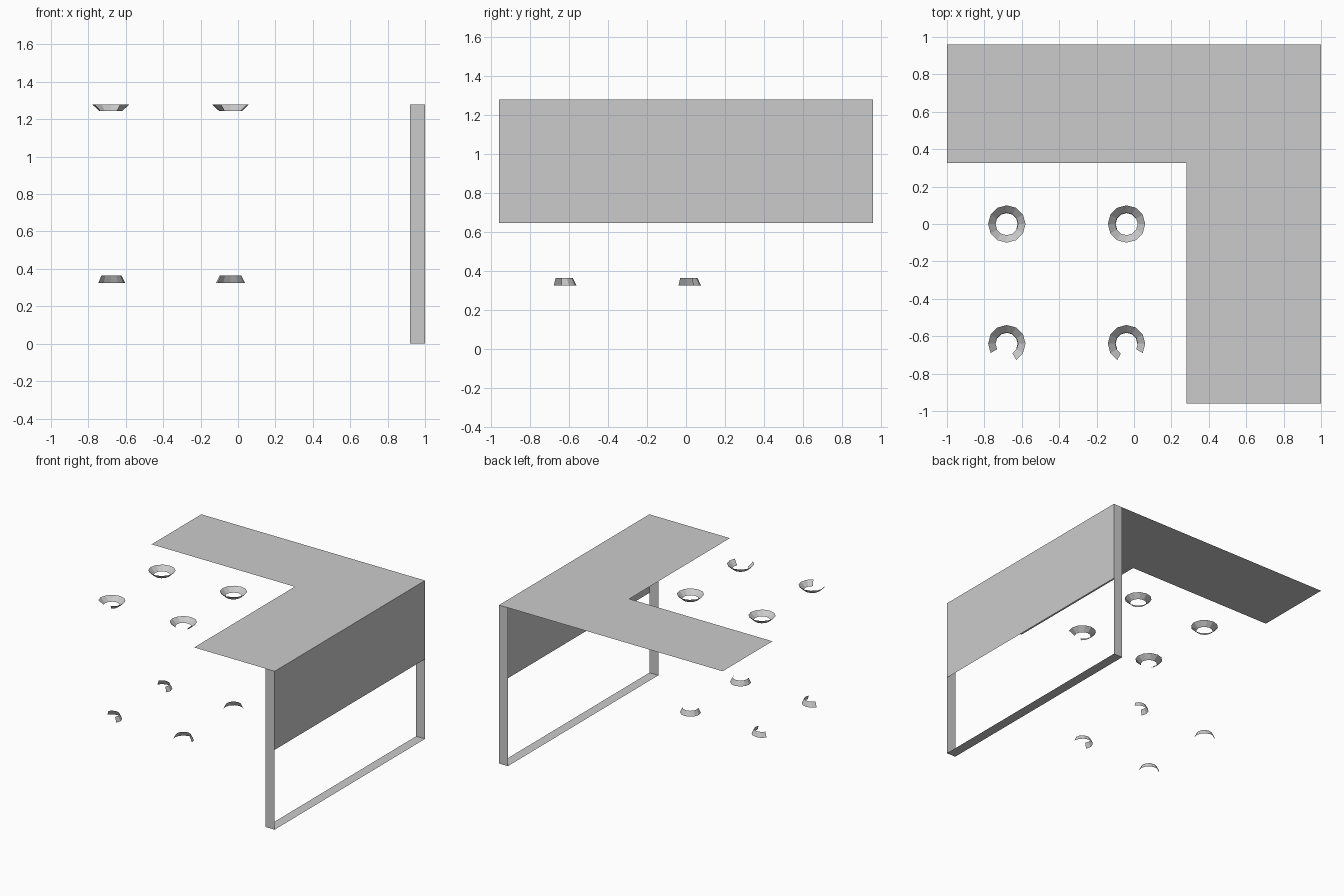
import bpy
import bmesh
import math

cube = bpy.data.objects.get("Cube")
if cube:
    bpy.data.objects.remove(cube, do_unlink=True)

# Single plain grey finish
GREY = (0.6, 0.6, 0.6, 1.0)
grey = bpy.data.materials.new("plain_grey")
grey.use_nodes = True
grey.diffuse_color = GREY
grey.node_tree.nodes["Principled BSDF"].inputs["Base Color"].default_value = GREY


def make_object(name, faces):
    """Build a flat-shaded sheet object from a few corner loops."""
    bm = bmesh.new()
    for loop in faces:
        bm.faces.new([bm.verts.new(p) for p in loop])
    bmesh.ops.remove_doubles(bm, verts=bm.verts, dist=0.0001)
    mesh = bpy.data.meshes.new(name)
    bm.to_mesh(mesh)
    bm.free()
    mesh.materials.append(grey)
    obj = bpy.data.objects.new(name, mesh)
    bpy.context.collection.objects.link(obj)
    return obj


def cone_band(name, centre, low, high, start, end):
    """Open cone band; low and high are (radius, z), angles in 30 degree steps."""
    def point(ring, deg):
        a = math.radians(deg)
        return (centre[0] + ring[0] * math.cos(a),
                centre[1] + ring[0] * math.sin(a), ring[1])
    make_object(name, [
        [point(low, d), point(low, d + 30), point(high, d + 30), point(high, d)]
        for d in range(start, end, 30)])


# Overall dimensions
W, D, H = 1.0, 0.96, 1.28
LEG_X = 0.92
PANEL_Z = 0.645

# L-shaped top sheet
outline = [(-W, 0.325), (0.28, 0.325), (0.28, -D), (W, -D), (W, D), (-W, D)]
make_object("table_top", [[(x, y, H) for x, y in outline]])

# Upper side panel
make_object("side_panel", [[(W, -D, PANEL_Z), (W, D, PANEL_Z), (W, D, H), (W, -D, H)]])

# Upright strips at the front and back of the side frame
for name, y in (("front_leg", -D), ("back_leg", D)):
    loop = [(LEG_X, y, 0), (W, y, 0), (W, y, H), (LEG_X, y, H)]
    make_object(name, [loop if y < 0 else loop[::-1]])

# Floor strip joining the uprights
make_object("floor_rail", [[(LEG_X, -D, 0), (W, -D, 0), (W, D, 0), (LEG_X, D, 0)]])

# Funnel rings above and partial collars below: centre, ring arc, collar arc
fittings = {
    "back_right": ((-0.68, 0.0), (0, 360), (-30, 150)),
    "back_left": ((-0.04, 0.0), (0, 360), (30, 210)),
    "front_right": ((-0.68, -0.64), (-60, 210), (-30, 150)),
    "front_left": ((-0.04, -0.64), (-30, 240), (0, 210)),
}
for place, (centre, ring_arc, collar_arc) in fittings.items():
    cone_band(place + "_funnel_ring", centre, (0.06, 1.243), (0.1, H), *ring_arc)
    cone_band(place + "_lower_collar", centre, (0.077, 0.325), (0.058, 0.364), *collar_arc)
